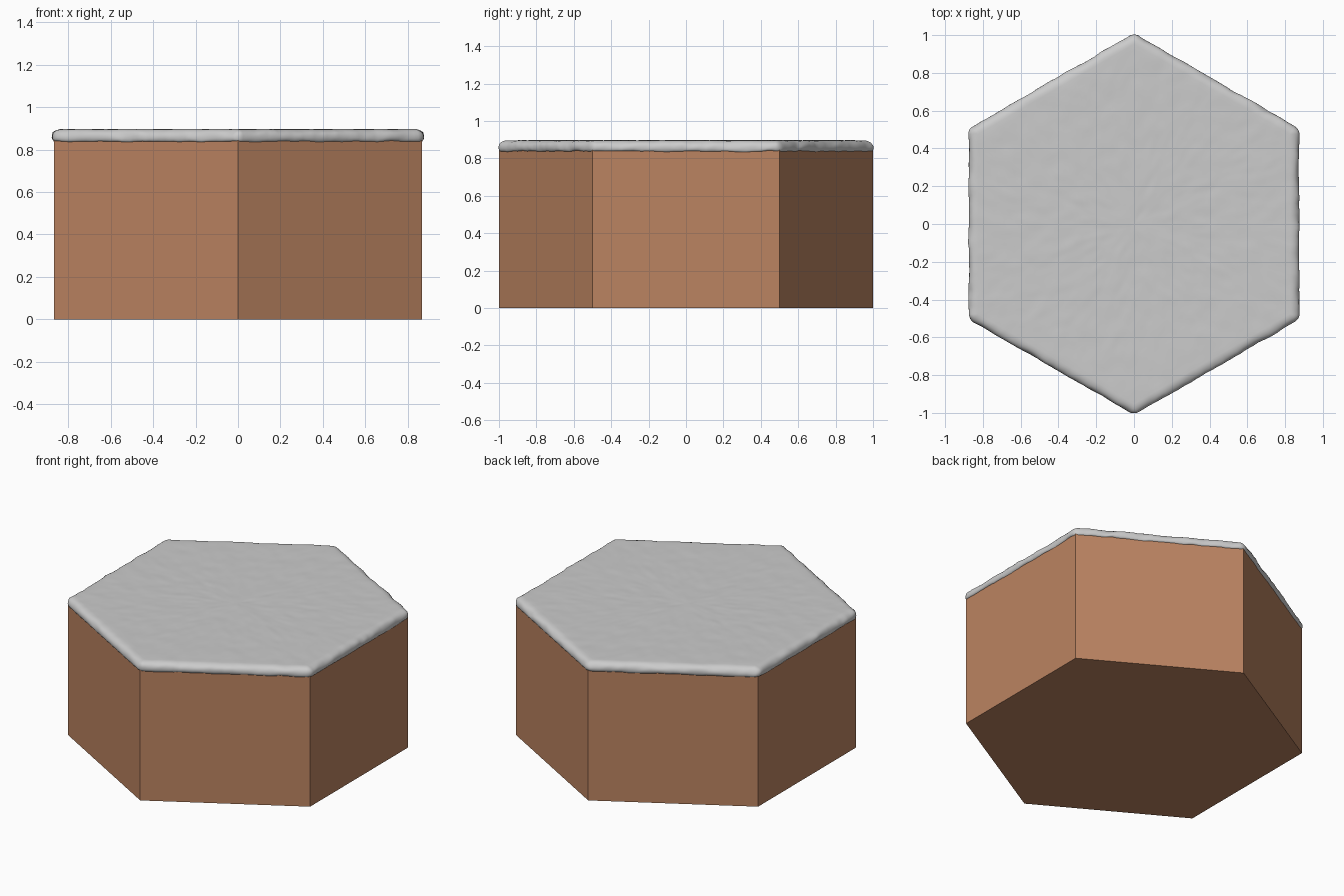
import bpy, bmesh, math
from mathutils import Vector, noise

if "Cube" in bpy.data.objects:
    bpy.data.objects.remove(bpy.data.objects["Cube"])


def make_object(name, bm, smooth):
    bmesh.ops.recalc_face_normals(bm, faces=bm.faces)
    me = bpy.data.meshes.new(name)
    bm.to_mesh(me)
    bm.free()
    for p in me.polygons:
        p.use_smooth = smooth
    ob = bpy.data.objects.new(name, me)
    bpy.context.collection.objects.link(ob)
    return ob


# Hexagonal earth block, points on +y and -y
TOP = 0.85
bm = bmesh.new()
ring = [(math.cos(math.radians(30 + 60 * i)), math.sin(math.radians(30 + 60 * i))) for i in range(6)]
low = [bm.verts.new((x, y, 0)) for x, y in ring]
high = [bm.verts.new((x, y, TOP)) for x, y in ring]
bm.faces.new(low[::-1])
bm.faces.new(high)
for i in range(6):
    j = (i + 1) % 6
    bm.faces.new((low[i], low[j], high[j], high[i]))
block = make_object("hex_block", bm, False)
mat = bpy.data.materials.new("earth")
mat.diffuse_color = (0.5, 0.23, 0.12, 1)
mat.use_nodes = True
mat.node_tree.nodes["Principled BSDF"].inputs["Base Color"].default_value = mat.diffuse_color
block.data.materials.append(mat)

# Snow cap: rounded hexagon outline swept through a soft lip profile
CORE, ARC, EDGE = 0.825, 6, 44


def outline(radius):
    pts = []
    for i in range(6):
        a = math.radians(30 + 60 * i)
        c = Vector((math.cos(a), math.sin(a))) * CORE / math.cos(math.pi / 6)
        arc = [c + radius * Vector((math.cos(a + t), math.sin(a + t)))
               for t in (math.radians(-30 + 60 * k / ARC) for k in range(ARC + 1))]
        b = a + math.radians(60)
        n = Vector((math.cos(a + math.pi / 6), math.sin(a + math.pi / 6)))
        d = Vector((math.cos(b), math.sin(b))) * CORE / math.cos(math.pi / 6)
        pts += arc + [c.lerp(d, k / EDGE) + n * radius for k in range(1, EDGE)]
    return pts


# (corner radius, height) pairs from underside to top
profile = [(0.01, 0.842), (0.025, 0.838), (0.036, 0.836), (0.043, 0.838), (0.047, 0.844),
           (0.0495, 0.853), (0.0485, 0.865), (0.044, 0.876), (0.036, 0.885),
           (0.026, 0.891), (0.013, 0.895), (0.0, 0.896)]
rings = [[(p, z) for p in outline(r)] for r, z in profile]
core = outline(0.0)
for k in range(1, 30):
    rings.append([(p * (1 - k / 30), 0.896) for p in core])


def bumpy(p, z):
    # lumpy lip, gentle ripples on the top
    v = Vector((p.x, p.y, z))
    lip = min(1, max(0, (0.895 - z) / 0.02))
    big = noise.noise(v * 11)
    fine = noise.noise(v * 24 + Vector((5, 3, 1)))
    out = p.normalized() * lip * (0.005 * big + 0.003 * fine)
    dz = lip * (0.007 * big + 0.004 * fine) + (1 - lip) * (0.0015 * big + 0.0015 * fine)
    return (p.x + out.x, p.y + out.y, z + dz)


bm = bmesh.new()
loops = [[bm.verts.new(bumpy(p, z)) for p, z in r] for r in rings]
n = len(core)
for a, b in zip(loops, loops[1:]):
    for i in range(n):
        j = (i + 1) % n
        bm.faces.new((a[i], a[j], b[j], b[i]))
top = bm.verts.new((0, 0, 0.896))
bottom = bm.verts.new((0, 0, 0.842))
for i in range(n):
    j = (i + 1) % n
    bm.faces.new((loops[-1][i], loops[-1][j], top))
    bm.faces.new((loops[0][j], loops[0][i], bottom))
bmesh.ops.remove_doubles(bm, verts=bm.verts, dist=0.00005)
make_object("snow_cap", bm, True)
